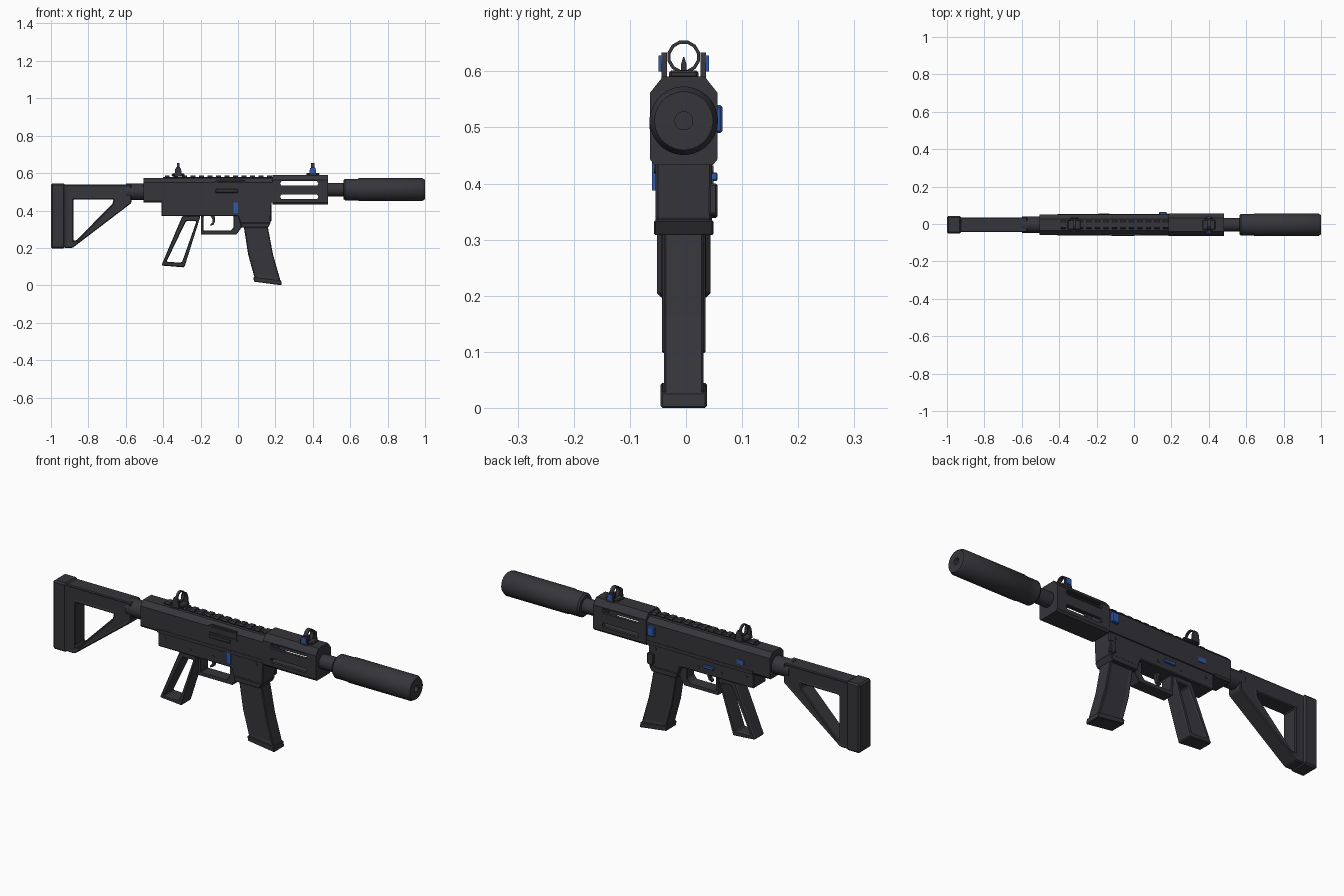
import bpy, bmesh
from math import cos, sin, pi

old = bpy.data.objects.get("Cube")
if old:
    bpy.data.objects.remove(old)

CY = -0.004    # side offset of the centre plane
AXIS_Z = 0.512  # bore height


def material(name, color):
    m = bpy.data.materials.new(name)
    m.use_nodes = True
    m.diffuse_color = (*color, 1)
    bsdf = next(n for n in m.node_tree.nodes if n.type == "BSDF_PRINCIPLED")
    bsdf.inputs["Base Color"].default_value = (*color, 1)
    return m


DARK = material("dark_polymer", (0.036, 0.036, 0.043))
BLUE = material("blue_controls", (0.03, 0.1, 0.4))


def finish(name, bm, mat, bevel=0.0, smooth=False):
    bmesh.ops.recalc_face_normals(bm, faces=bm.faces)
    me = bpy.data.meshes.new(name)
    bm.to_mesh(me)
    bm.free()
    me.materials.append(mat)
    ob = bpy.data.objects.new(name, me)
    bpy.context.collection.objects.link(ob)
    if bevel:
        mod = ob.modifiers.new("edge_bevel", "BEVEL")
        mod.width, mod.segments, mod.limit_method = bevel, 1, "ANGLE"
    if smooth:
        bpy.ops.object.select_all(action="DESELECT")
        ob.select_set(True)
        bpy.context.view_layer.objects.active = ob
        bpy.ops.object.shade_smooth_by_angle(angle=0.6)
    return ob


def place(u, v, s, axis):
    return (u, s + CY, v) if axis == "y" else (s, u + CY, v)


def prism(name, pts, a, b, axis="y", mat=DARK, bevel=0.0, hole=None, inset=None):
    """Extrude an outline from a to b, with an optional matching hole outline
    and an optional recessed panel (margin, depth) on both sides."""
    bm = bmesh.new()
    n = len(pts)
    out = [[bm.verts.new(place(u, v, s, axis)) for u, v in pts] for s in (a, b)]
    loops, caps = [out], []
    if hole:
        inn = [[bm.verts.new(place(u, v, s, axis)) for u, v in hole] for s in (a, b)]
        loops.append(inn)
        for k in (0, 1):
            caps.append([bm.faces.new((out[k][i], out[k][(i + 1) % n],
                                       inn[k][(i + 1) % n], inn[k][i])) for i in range(n)])
    else:
        caps = [[bm.faces.new(out[k])] for k in (0, 1)]
    for lo, hi in loops:
        for i in range(n):
            j = (i + 1) % n
            bm.faces.new((lo[i], lo[j], hi[j], hi[i]))
    bmesh.ops.recalc_face_normals(bm, faces=bm.faces)
    if inset:
        for faces in caps:
            bmesh.ops.inset_region(bm, faces=faces, thickness=inset[0], depth=-inset[1],
                                   use_boundary=True, use_even_offset=True)
    return finish(name, bm, mat, bevel)


def box(name, x0, x1, y0, y1, z0, z1, mat=DARK, bevel=0.0):
    pts = [(x0, z0), (x1, z0), (x1, z1), (x0, z1)]
    return prism(name, pts, y0, y1, "y", mat, bevel)


def lathe(name, profile, z, closed=False, sides=32, mat=DARK):
    """Turn an (x, radius) profile around a lengthwise axis at height z."""
    bm = bmesh.new()
    rings = []
    for k in range(sides):
        t = 2 * pi * (k + 0.5) / sides
        rings.append([bm.verts.new((x, CY + r * cos(t), z + r * sin(t))) for x, r in profile])
    m = len(profile)
    for k in range(sides):
        p, q = rings[k], rings[(k + 1) % sides]
        for i in range(m if closed else m - 1):
            j = (i + 1) % m
            bm.faces.new((p[i], p[j], q[j], q[i]))
    bmesh.ops.remove_doubles(bm, verts=bm.verts, dist=1e-5)
    return finish(name, bm, mat, smooth=sides > 16)


def disc(x, z, r, n=12):
    return [(x + r * cos(2 * pi * i / n), z + r * sin(2 * pi * i / n)) for i in range(n)]


def mirrored(half):
    return half + [(-u, v) for u, v in reversed(half)]


def cut(target, cutter):
    cutter.hide_render = True
    mod = target.modifiers.new("cut", "BOOLEAN")
    mod.operation, mod.solver, mod.object = "DIFFERENCE", "EXACT", cutter
    bpy.context.view_layer.objects.active = target
    bpy.ops.object.modifier_apply(modifier=mod.name)
    bpy.data.objects.remove(cutter)


# Stock: butt pad, triangular frame, connecting tube
box("butt_pad", -1.0, -0.925, -0.048, 0.048, 0.197, 0.545, bevel=0.008)
prism("stock_frame",
      [(-0.93, 0.54), (-0.57, 0.54), (-0.57, 0.44), (-0.885, 0.2), (-0.93, 0.2)],
      -0.041, 0.041, bevel=0.005, inset=(0.012, 0.004),
      hole=[(-0.88, 0.46), (-0.665, 0.46), (-0.672, 0.435), (-0.865, 0.24), (-0.88, 0.24)])
lathe("stock_tube", [(-0.6, 0), (-0.6, 0.044), (-0.5, 0.044), (-0.5, 0)], 0.5, sides=24)

# Upper receiver with chamfered top
prism("upper_receiver",
      mirrored([(0.048, 0.443), (0.055, 0.452), (0.055, 0.55), (0.032, 0.573)]),
      -0.505, 0.187, "x")
box("receiver_ledge", -0.41, 0.187, -0.057, 0.057, 0.443, 0.46)

# Top rail with teeth
box("rail_base", -0.4, 0.185, -0.016, 0.016, 0.57, 0.58)
for i in range(13):
    x = -0.39 + i * 0.0455
    prism("rail_tooth", mirrored([(0.016, 0.573), (0.022, 0.58), (0.016, 0.588)]),
          x, x + 0.025, "x")

# Ejection port on the right side
prism("ejection_port_frame",
      [(-0.13, 0.515), (0.035, 0.515), (0.035, 0.563), (-0.105, 0.563), (-0.13, 0.55)],
      -0.058, -0.05,
      hole=[(-0.12, 0.523), (0.028, 0.523), (0.028, 0.556), (-0.1, 0.556), (-0.12, 0.546)])
box("ejection_cover", -0.12, 0.0, -0.061, -0.05, 0.495, 0.515, bevel=0.003)

# Lower receiver with magazine well
prism("lower_receiver",
      [(-0.41, 0.45), (-0.41, 0.37), (0.0, 0.37), (0.02, 0.31), (0.158, 0.31),
       (0.175, 0.34), (0.18, 0.45)], -0.05, 0.05, bevel=0.004)
prism("magazine_well_lip", [(0.015, 0.335), (0.02, 0.308), (0.16, 0.308), (0.175, 0.335)],
      -0.053, 0.053, bevel=0.003)
for x, z in ((-0.37, 0.42), (-0.23, 0.4), (-0.1, 0.4), (0.14, 0.425)):
    prism("receiver_pin", disc(x, z, 0.007), -0.053, 0.053)

# Trigger and guard
prism("trigger_guard",
      [(-0.198, 0.375), (0.02, 0.375), (0.02, 0.31), (-0.008, 0.272), (-0.198, 0.272)],
      -0.03, 0.03, bevel=0.003,
      hole=[(-0.185, 0.37), (-0.024, 0.37), (-0.024, 0.31), (-0.04, 0.292), (-0.185, 0.292)])
prism("trigger",
      [(-0.15, 0.375), (-0.125, 0.375), (-0.122, 0.345), (-0.13, 0.325), (-0.148, 0.317),
       (-0.147, 0.326), (-0.137, 0.338), (-0.137, 0.355)], -0.009, 0.009)

# Open-framed pistol grip
prism("pistol_grip", [(-0.297, 0.372), (-0.2, 0.372), (-0.287, 0.096), (-0.41, 0.106)],
      -0.039, 0.039, bevel=0.006,
      hole=[(-0.278, 0.343), (-0.222, 0.343), (-0.3, 0.122), (-0.383, 0.125)])

# Magazine with recessed side panels and base plate
prism("magazine",
      [(0.03, 0.32), (0.158, 0.32), (0.187, 0.166), (0.227, 0.025), (0.09, 0.035),
       (0.054, 0.166)], -0.036, 0.036, bevel=0.004, inset=(0.018, 0.004))
prism("magazine_base", [(0.083, 0.045), (0.23, 0.028), (0.234, 0.0), (0.085, 0.02)],
      -0.041, 0.041, bevel=0.003)

# Hollow handguard with side slots
guard = prism("handguard",
              mirrored([(0.052, 0.433), (0.06, 0.443), (0.06, 0.562), (0.037, 0.591)]),
              0.185, 0.48, "x")
cut(guard, box("cavity_cutter", 0.2, 0.465, -0.045, 0.045, 0.447, 0.57))
for z in (0.473, 0.545):
    slot = [(0.225, z), (0.232, z - 0.012), (0.423, z - 0.012), (0.43, z),
            (0.423, z + 0.012), (0.232, z + 0.012)]
    cut(guard, prism("slot_cutter", slot, -0.1, 0.1))

# Barrel and suppressor
lathe("barrel", [(0.47, 0), (0.47, 0.036), (0.575, 0.036), (0.575, 0)], AXIS_Z)
lathe("suppressor",
      [(0.563, 0), (0.563, 0.05), (0.572, 0.058), (0.64, 0.058), (0.645, 0.061),
       (0.985, 0.061), (1.0, 0.052), (1.0, 0.016), (0.93, 0.016), (0.93, 0)], AXIS_Z)

# Ring sights: front one carries blue side plates
for name, x, half, base in (("front", 0.4, 0.01, 0.588), ("rear", -0.32, 0.006, 0.583)):
    box(name + "_sight_base", x - 0.035, x + 0.035, -0.026, 0.026, base, base + 0.014,
        bevel=0.004)
    lathe(name + "_sight_ring", [(x - half, 0.03), (x + half, 0.03), (x + half, 0.024),
                                 (x - half, 0.024)], 0.626, closed=True, sides=12)
    for s in (-1, 1):
        prism(name + "_sight_ear",
              [(x - 0.02, base), (x + 0.02, base), (x + 0.016, 0.62), (x + 0.008, 0.634),
               (x - 0.008, 0.634), (x - 0.016, 0.62)], s * 0.03, s * 0.04)
        if name == "front":
            box("front_sight_plate", x - 0.014, x + 0.014, s * 0.039, s * 0.045,
                0.6, 0.628, BLUE)
prism("front_sight_post", mirrored([(0.005, 0.595), (0.005, 0.612), (0.001, 0.626)]),
      0.397, 0.403, "x")

# Blue controls
box("magazine_release", -0.025, 0.0, -0.057, -0.045, 0.388, 0.445, BLUE)
box("charging_handle", 0.135, 0.175, 0.05, 0.069, 0.49, 0.54, BLUE, 0.004)
box("fire_selector", -0.19, -0.13, 0.045, 0.06, 0.405, 0.42, BLUE, 0.002)
box("rear_latch", -0.36, -0.32, 0.05, 0.058, 0.478, 0.5, BLUE)

# Bolt catch on the left side
prism("bolt_catch", [(0.145, 0.4), (0.145, 0.35), (0.16, 0.338), (0.18, 0.345),
                     (0.18, 0.4)], 0.045, 0.06, bevel=0.003)
